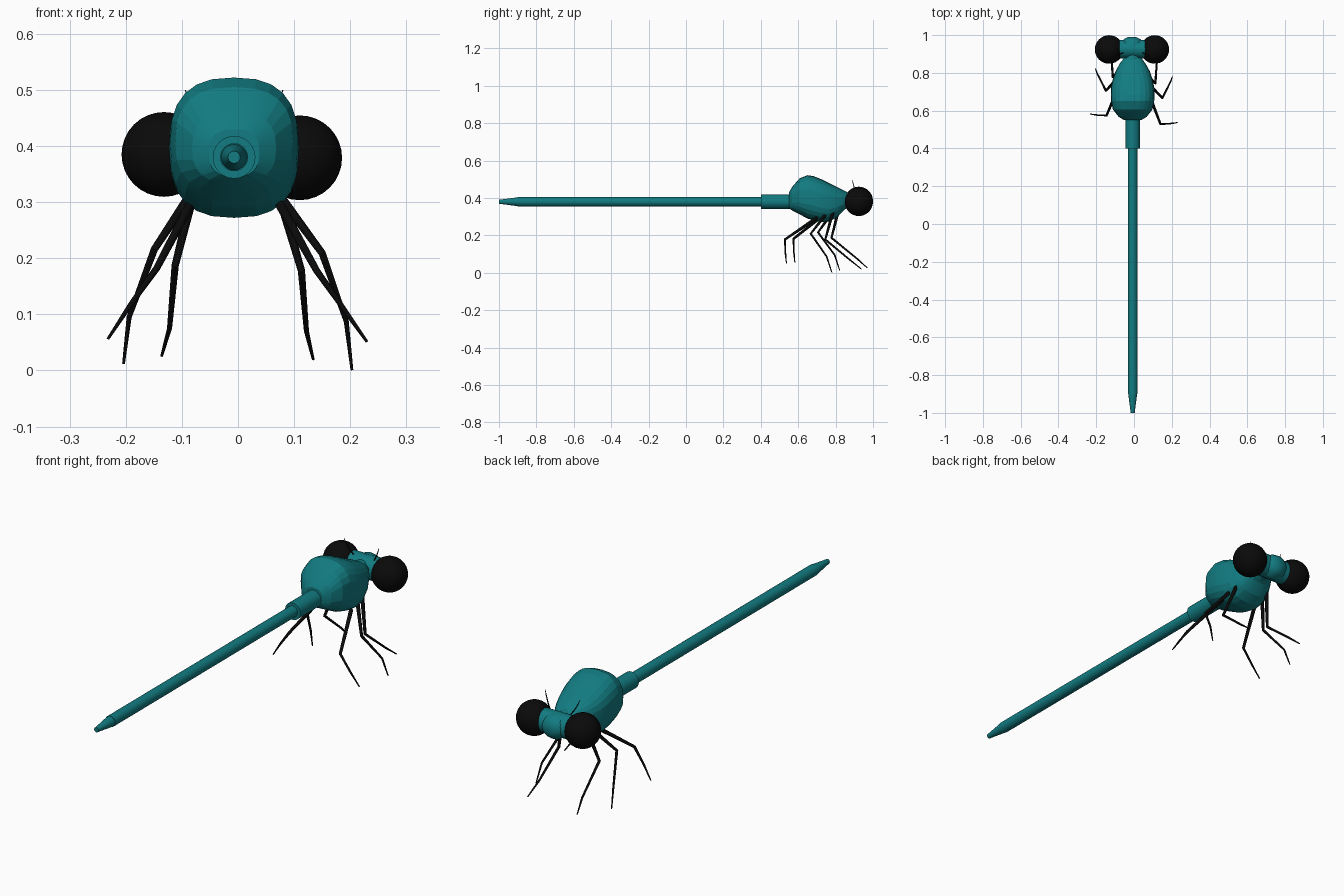
import bpy, bmesh, math
from mathutils import Vector

if "Cube" in bpy.data.objects:
    bpy.data.objects.remove(bpy.data.objects["Cube"])

CX, CZ = -0.007, 0.38      # body axis


def material(name, col):
    m = bpy.data.materials.new(name)
    m.diffuse_color = (*col, 1)
    m.use_nodes = True
    m.node_tree.nodes["Principled BSDF"].inputs["Base Color"].default_value = m.diffuse_color
    return m


TEAL = material("teal", (0.006, 0.20, 0.22))
BLACK = material("black", (0.003, 0.003, 0.003))


def loft(name, rings, mat, smooth=None):
    """Skin a list of equal-length point rings and cap both ends."""
    bm = bmesh.new()
    loops = [[bm.verts.new(p) for p in r] for r in rings]
    n = len(loops[0])
    for a, b in zip(loops, loops[1:]):
        for i in range(n):
            j = (i + 1) % n
            bm.faces.new((a[i], a[j], b[j], b[i]))
    bm.faces.new(loops[0])
    bm.faces.new(loops[-1])
    bmesh.ops.recalc_face_normals(bm, faces=bm.faces)
    me = bpy.data.meshes.new(name)
    bm.to_mesh(me)
    bm.free()
    me.materials.append(mat)
    ob = bpy.data.objects.new(name, me)
    bpy.context.collection.objects.link(ob)
    if smooth:
        bpy.ops.object.select_all(action='DESELECT')
        bpy.context.view_layer.objects.active = ob
        ob.select_set(True)
        bpy.ops.object.shade_smooth_by_angle(angle=math.radians(smooth))
    return ob


def oval(c, u, v, n, power=1.0):
    """Superellipse ring around c with half-axes u and v."""
    c, u, v = Vector(c), Vector(u), Vector(v)
    pts = []
    for i in range(n):
        a = 2 * math.pi * i / n
        ca, sa = math.cos(a), math.sin(a)
        pts.append(c + u * math.copysign(abs(ca) ** power, ca)
                   + v * math.copysign(abs(sa) ** power, sa))
    return pts


def limb(name, pts, radii, n=8):
    """Tapered tube through a few joints."""
    pts = [Vector(p) for p in pts]
    rings = []
    for i, p in enumerate(pts):
        t = (pts[min(i + 1, len(pts) - 1)] - pts[max(i - 1, 0)]).normalized()
        u = t.cross(Vector((1, 0, 0))).normalized()
        rings.append(oval(p, u * radii[i], t.cross(u) * radii[i], n))
    return loft(name, rings, BLACK, 50)


# Thorax: y, half width, bottom z, top z
thorax = [(0.550, 0.045, 0.345, 0.43), (0.568, 0.075, 0.333, 0.46),
          (0.607, 0.105, 0.313, 0.505), (0.650, 0.114, 0.290, 0.522),
          (0.685, 0.116, 0.280, 0.516), (0.725, 0.114, 0.272, 0.500),
          (0.768, 0.105, 0.275, 0.478), (0.810, 0.090, 0.298, 0.458),
          (0.850, 0.068, 0.340, 0.438), (0.880, 0.045, 0.355, 0.420)]
loft("thorax", [oval((CX, y, (b + t) / 2), (w, 0, 0), (0, 0, (t - b) / 2), 24, 0.78)
                for y, w, b, t in thorax], TEAL, 12)


# Abdomen sections: stations of y, radius
def abdomen(name, stations):
    loft(name, [oval((CX, y, CZ), (r, 0, 0), (0, 0, r), 24) for y, r in stations], TEAL, 30)


abdomen("abdomen_base", [(0.57, 0.038), (0.40, 0.038)])
abdomen("abdomen_rod", [(0.42, 0.025), (-0.90, 0.025)])
abdomen("abdomen_tip", [(-0.89, 0.023), (-0.905, 0.023), (-0.985, 0.0125), (-1.0, 0.011)])

# Neck, head bar and rounded face
loft("neck", [oval((CX, y, 0.387), (r, 0, 0), (0, 0, r), 16)
              for y, r in ((0.84, 0.045), (0.91, 0.035))], TEAL, 30)
loft("head", [oval((x, 0.925, 0.383), (0, 0.05, 0), (0, 0, 0.052), 20)
              for x in (-0.10, 0.08)], TEAL, 30)
loft("face", [oval((CX - 0.003, y, 0.38), (r * 1.1, 0, 0), (0, 0, r), 20)
              for y, r in ((0.93, 0.056), (0.96, 0.052), (0.978, 0.04), (0.99, 0.02))],
     TEAL, 40)

# Eyes
for side, x, z in (("left", -0.132, 0.385), ("right", 0.110, 0.379)):
    bpy.ops.mesh.primitive_uv_sphere_add(segments=32, ring_count=16, radius=0.0755,
                                         location=(x, 0.924, z))
    eye = bpy.context.object
    eye.name = side + "_eye"
    eye.data.materials.append(BLACK)
    bpy.ops.object.shade_smooth()

# Legs: hip, knee, ankle, foot (measured per side, the pose is slightly skewed)
legs = {
    "left_front_leg": [(-0.075, 0.815, 0.335), (-0.112, 0.778, 0.187),
                       (-0.122, 0.915, 0.075), (-0.136, 0.970, 0.026)],
    "right_front_leg": [(0.070, 0.785, 0.325), (0.113, 0.745, 0.178),
                        (0.122, 0.875, 0.070), (0.134, 0.938, 0.020)],
    "left_middle_leg": [(-0.080, 0.780, 0.320), (-0.149, 0.706, 0.216),
                        (-0.194, 0.795, 0.095), (-0.204, 0.822, 0.012)],
    "right_middle_leg": [(0.075, 0.745, 0.310), (0.150, 0.667, 0.209),
                         (0.193, 0.752, 0.087), (0.203, 0.780, 0.001)],
    "left_back_leg": [(-0.080, 0.730, 0.305), (-0.145, 0.575, 0.182),
                      (-0.191, 0.576, 0.118), (-0.232, 0.582, 0.056)],
    "right_back_leg": [(0.075, 0.700, 0.295), (0.140, 0.529, 0.178),
                       (0.189, 0.531, 0.109), (0.230, 0.537, 0.051)],
}
for name, pts in legs.items():
    limb(name, pts, (0.009, 0.0065, 0.0045, 0.0025))

# Antennae
for side, s in (("left", -1), ("right", 1)):
    limb(side + "_antenna",
         [(CX + s * x, y, z) for x, y, z in ((0.045, 0.91, 0.42), (0.066, 0.90, 0.452),
                                             (0.080, 0.893, 0.48), (0.087, 0.890, 0.50))],
         (0.003, 0.0025, 0.002, 0.001), 6)
